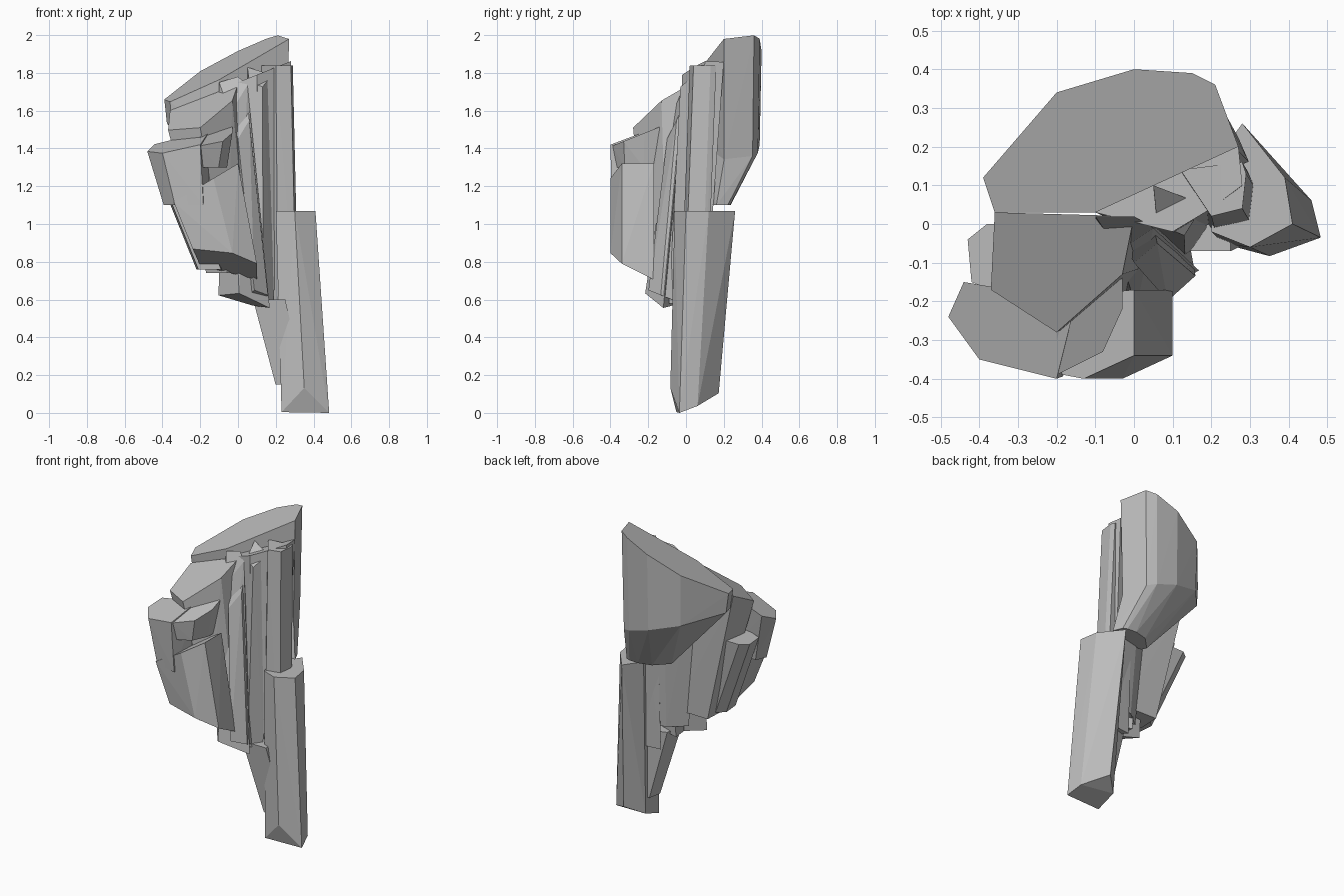
import bpy
import bmesh

cube = bpy.data.objects.get("Cube")
if cube:
    bpy.data.objects.remove(cube, do_unlink=True)

# Single stone colour
stone = bpy.data.materials.new("grey_stone")
stone.use_nodes = True
stone.diffuse_color = (0.5, 0.5, 0.5, 1)
stone.node_tree.nodes["Principled BSDF"].inputs["Base Color"].default_value = stone.diffuse_color


def plane(height, slope_x=0, slope_y=0):
    """Return a rule giving the height of a sloping cut at any point."""
    return lambda x, y: height + slope_x * x + slope_y * y


def reshape(outline, drift, taper):
    """Scale an outline about its middle and slide it sideways."""
    middle_x = sum(x for x, y in outline) / len(outline)
    middle_y = sum(y for x, y in outline) / len(outline)
    return [(middle_x + drift[0] + (x - middle_x) * taper[0],
             middle_y + drift[1] + (y - middle_y) * taper[1]) for x, y in outline]


def rock(name, outline, top, bottom, drift=(0, 0), taper=(1, 1)):
    """Build a faceted rock between a sloping top and a shifted, tapered foot."""
    foot = reshape(outline, drift, taper)
    bm = bmesh.new()
    for ring, height in ((outline, top), (foot, bottom)):
        for x, y in ring:
            bm.verts.new((x, y, height(x, y)))
    bmesh.ops.convex_hull(bm, input=bm.verts[:])
    loose = [vert for vert in bm.verts if not vert.link_faces]
    bmesh.ops.delete(bm, geom=loose, context="VERTS")
    bmesh.ops.recalc_face_normals(bm, faces=bm.faces[:])
    mesh = bpy.data.meshes.new(name)
    bm.to_mesh(mesh)
    bm.free()
    mesh.materials.append(stone)
    bpy.context.collection.objects.link(bpy.data.objects.new(name, mesh))


# Tall leaning foot of the outcrop, chamfered underneath
rock("leaning_pillar",
     [(.2, -.02), (.3, -.06), (.41, 0), (.39, .12), (.28, .26), (.2, .15)],
     top=plane(1.07), bottom=lambda x, y: max(0, y * .6, -4 * (y + .05)),
     drift=(.05, -.05), taper=(1.2, .8))
rock("pillar_root",
     [(.08, -.07), (.25, -.07), (.25, .1), (.1, .05)],
     top=plane(.6), bottom=plane(.15), drift=(.11, .03), taper=(.9, .7))

# Rounded back boulder with the peak, and its tapering underside
boulder_outline = [(.21, .36), (.27, .2), (-.1, .03), (-.36, .03), (-.39, .12),
                   (-.2, .34), (0, .4), (.15, .39)]
boulder_girdle = plane(1.42, -.3)
rock("back_boulder", boulder_outline,
     top=plane(1.8, .45, .29), bottom=boulder_girdle, taper=(.96, .94))
rock("boulder_underside", reshape(boulder_outline, (0, 0), (.96, .94)),
     top=boulder_girdle, bottom=plane(1.1), drift=(.21, -.06), taper=(.45, .4))

# Solid heart joining boulder, ribs and pillar
rock("stone_heart",
     [(-.1, .03), (0, .01), (.1, -.02), (.2, .04), (.28, .1), (.27, .2), (.05, .15)],
     top=plane(1.75, .4), bottom=plane(.65), drift=(.02, -.05), taper=(.7, .7))

# Thin upright ribs between the boulder and the pillar
rock("outer_rib",
     [(.29, .13), (.28, .04), (.2, .02), (.12, .14), (.28, .16)],
     top=plane(1.84), bottom=plane(.5), drift=(.02, -.05), taper=(1.2, 1))
rock("inner_rib",
     [(.18, .05), (.13, -.03), (.06, 0), (.05, .1)],
     top=plane(1.75, 0, .8), bottom=plane(.58), drift=(0, -.06), taper=(1.1, 1))

# Central ridge and its hanging tip
rock("central_ridge",
     [(-.1, .02), (0, .02), (.05, -.01), (-.04, -.07)],
     top=plane(1.74, .3, 2), bottom=plane(.57, -.3, -.3),
     drift=(.06, -.11), taper=(1.8, 1.6))
rock("ridge_flank",
     [(-.05, 0), (.05, 0), (.06, -.05), (0, -.1)],
     top=plane(1.65, 0, 2), bottom=plane(.57, 0, -.4),
     drift=(.09, -.08), taper=(1.2, 1.3))

# Sloping shoulder running down to the front cap
rock("sloping_shoulder",
     [(-.36, .03), (0, .02), (-.03, -.13), (-.2, -.28), (-.37, -.17)],
     top=plane(1.73, .4, .5), bottom=plane(.74),
     drift=(.14, .02), taper=(.65, .7))

# Side column under the shoulder
rock("side_column",
     [(-.43, -.04), (-.42, -.15), (-.3, -.2), (-.28, 0), (-.38, 0)],
     top=plane(1.28), bottom=plane(.76), drift=(.21, -.06))

# Overhanging cap, its beak and the column beneath
rock("front_cap",
     [(-.48, -.24), (-.44, -.15), (-.15, -.2), (-.2, -.4), (-.4, -.35)],
     top=plane(1.6, .3, .3), bottom=plane(1.1),
     drift=(.05, -.02), taper=(.75, .8))
rock("cap_beak",
     [(-.03, -.14), (-.03, -.22), (-.08, -.33), (-.2, -.39), (-.2, -.25)],
     top=plane(1.57, 0, .4), bottom=plane(1.3), drift=(-.02, 0), taper=(.9, .9))
rock("front_column",
     [(-.34, -.36), (-.13, -.4), (0, -.34), (0, -.17), (-.3, -.2)],
     top=plane(1.32, .6), bottom=plane(.64, -.2, -.5), drift=(.1, 0))
